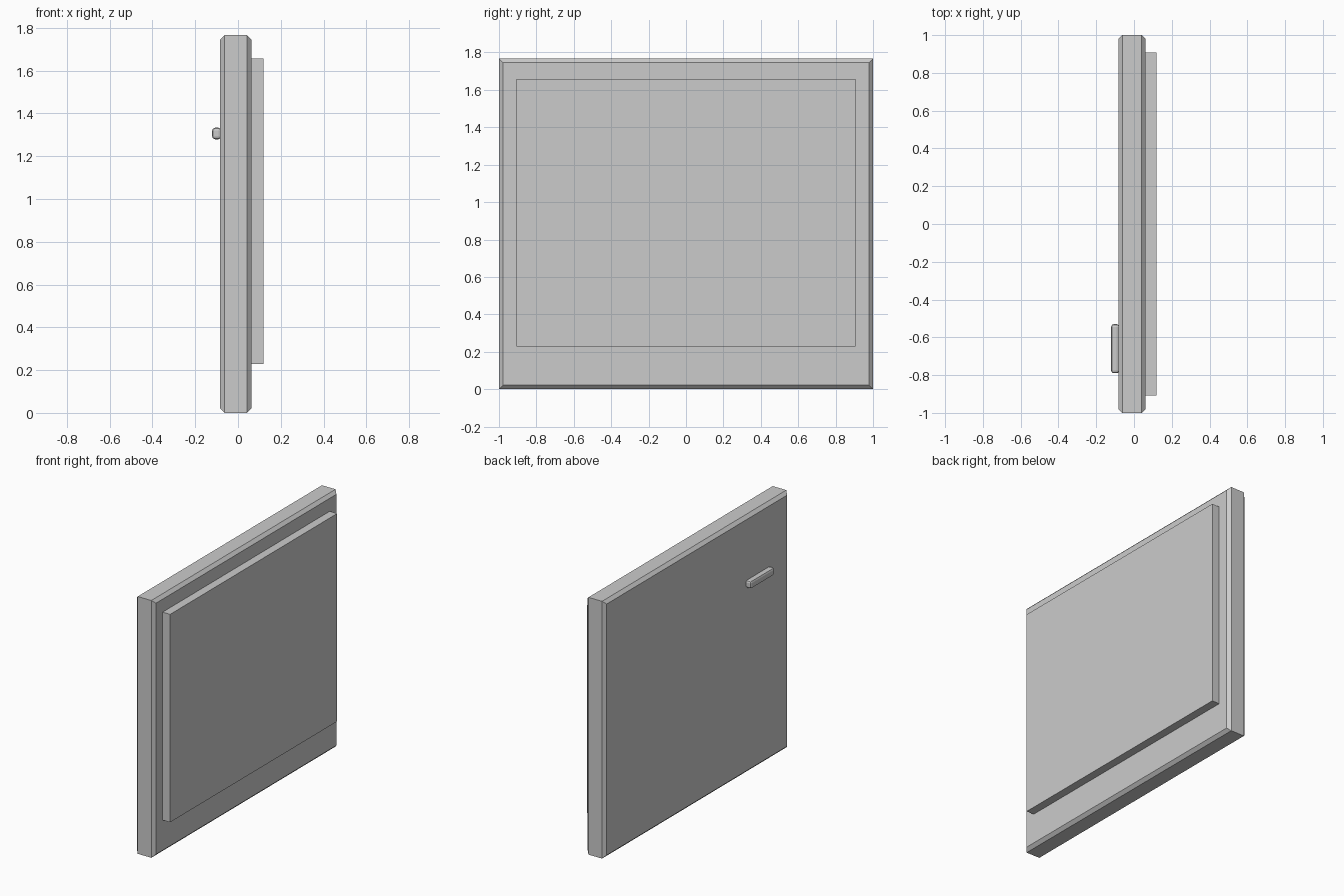
import bpy, bmesh

if "Cube" in bpy.data.objects:
    bpy.data.objects.remove(bpy.data.objects["Cube"])


def box(name, lo, hi):
    """Axis-aligned box between two corners."""
    bm = bmesh.new()
    bmesh.ops.create_cube(bm, size=1)
    for v in bm.verts:
        v.co = [(a + b) / 2 + c * (b - a) for a, b, c in zip(lo, hi, v.co)]
    mesh = bpy.data.meshes.new(name)
    bm.to_mesh(mesh)
    bm.free()
    ob = bpy.data.objects.new(name, mesh)
    bpy.context.collection.objects.link(ob)
    return ob


def chamfered_slab(name, lo, hi, c):
    """Slab whose two x faces are inset by a chamfer of width c."""
    bm = bmesh.new()
    rings = []
    for x, d in ((lo[0], c), (lo[0] + c, 0), (hi[0] - c, 0), (hi[0], c)):
        y0, y1, z0, z1 = lo[1] + d, hi[1] - d, lo[2] + d, hi[2] - d
        rings.append([bm.verts.new((x, y, z))
                      for y, z in ((y0, z0), (y1, z0), (y1, z1), (y0, z1))])
    for a, b in zip(rings, rings[1:]):
        for i in range(4):
            j = (i + 1) % 4
            bm.faces.new((a[i], a[j], b[j], b[i]))
    bm.faces.new(rings[0])
    bm.faces.new(rings[-1])
    bmesh.ops.recalc_face_normals(bm, faces=bm.faces)
    mesh = bpy.data.meshes.new(name)
    bm.to_mesh(mesh)
    bm.free()
    ob = bpy.data.objects.new(name, mesh)
    bpy.context.collection.objects.link(ob)
    return ob


# Main door slab with chamfered rims
chamfered_slab("door_slab", (-0.083, -1, 0), (0.062, 1, 1.767), 0.021)

# Raised inner panel
box("inner_panel", (0.05, -0.907, 0.229), (0.119, 0.907, 1.657))

# Small rounded handle on the outer face
handle = box("handle", (-0.121, -0.79, 1.279), (-0.078, -0.53, 1.333))
bevel = handle.modifiers.new("rounding", 'BEVEL')
bevel.width = 0.014
bevel.segments = 2
